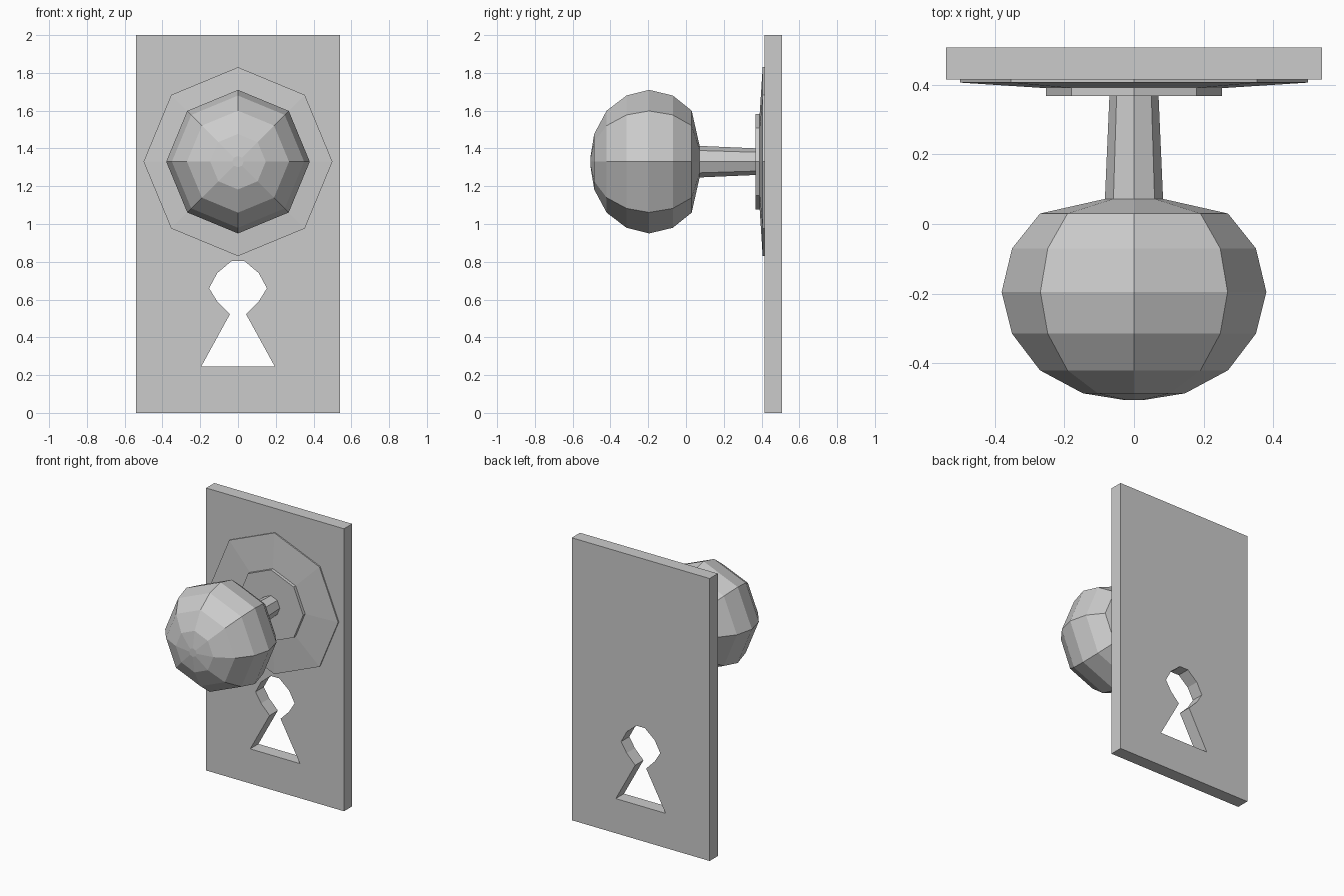
import bpy, bmesh
from math import cos, sin, pi

if "Cube" in bpy.data.objects:
    bpy.data.objects.remove(bpy.data.objects["Cube"])

AXIS_Z = 1.33  # height of the knob axis
SIDES = 8


def lathe(name, profile):
    """Revolve (radius, y) points about the knob axis into a flat-shaded octagonal solid."""
    bm = bmesh.new()
    rings = []
    for r, y in profile:
        rings.append([bm.verts.new((r * cos(2 * pi * i / SIDES), y, AXIS_Z + r * sin(2 * pi * i / SIDES)))
                      for i in range(SIDES)])
    for a, b in zip(rings, rings[1:]):
        for i in range(SIDES):
            j = (i + 1) % SIDES
            bm.faces.new((a[i], a[j], b[j], b[i]))
    bm.faces.new(rings[0])
    bm.faces.new(rings[-1])
    bmesh.ops.recalc_face_normals(bm, faces=bm.faces)
    mesh = bpy.data.meshes.new(name)
    bm.to_mesh(mesh)
    bm.free()
    obj = bpy.data.objects.new(name, mesh)
    bpy.context.collection.objects.link(obj)
    return obj


# Plate outline with the keyhole as an inner loop, filled and extruded
keyhole_half = [(0.033, 0.805), (0.11, 0.74), (0.153, 0.66), (0.11, 0.59), (0.043, 0.522), (0.195, 0.245)]
keyhole = keyhole_half + [(-x, z) for x, z in reversed(keyhole_half)]
outline = [(-0.54, 0), (0.54, 0), (0.54, 2), (-0.54, 2)]
curve = bpy.data.curves.new("plate", 'CURVE')
curve.dimensions = '2D'
curve.fill_mode = 'BOTH'
curve.extrude = 0.046
for loop in (outline, keyhole):
    spline = curve.splines.new('POLY')
    spline.points.add(len(loop) - 1)
    for p, (x, z) in zip(spline.points, loop):
        p.co = (x, z, 0, 1)
    spline.use_cyclic_u = True
plate = bpy.data.objects.new("plate", curve)
bpy.context.collection.objects.link(plate)
plate.rotation_euler = (pi / 2, 0, 0)
plate.location = (0, 0.461, 0)
bpy.context.view_layer.objects.active = plate
plate.select_set(True)
bpy.ops.object.convert(target='MESH')
for poly in plate.data.polygons:
    poly.use_smooth = False

# Shallow rosette with a raised inner collar
lathe("rosette", [(0.5, 0.425), (0.5, 0.406), (0.253, 0.39), (0.253, 0.368), (0.18, 0.368)])

# Tapered neck between collar and knob
lathe("neck", [(0.07, 0.38), (0.084, 0.06)])

# Faceted knob
lathe("knob", [(0.084, 0.072), (0.27, 0.03), (0.35, -0.07), (0.38, -0.195),
               (0.35, -0.315), (0.27, -0.42), (0.147, -0.486), (0.03, -0.505)])
